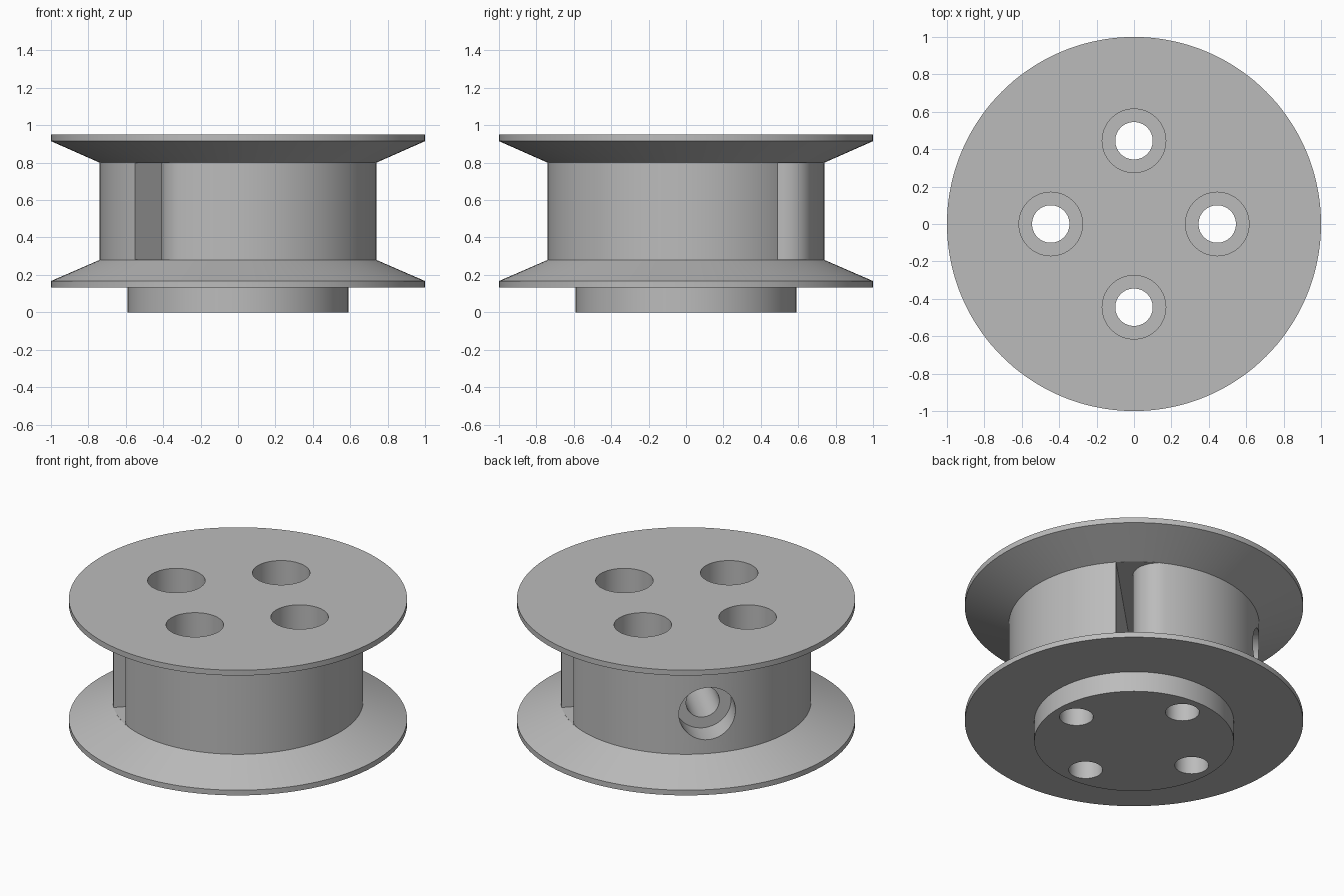
import bpy, bmesh, math
from mathutils import Matrix

cube = bpy.data.objects.get("Cube")
if cube:
    bpy.data.objects.remove(cube, do_unlink=True)

DRUM_R = 0.74
DRUM_BOTTOM, DRUM_TOP = 0.28, 0.80
TOP = 0.95
DIAGONAL = math.radians(45)

grey = bpy.data.materials.new("plain grey")
grey.use_nodes = True
grey.diffuse_color = (0.5, 0.5, 0.5, 1)
grey.node_tree.nodes["Principled BSDF"].inputs["Base Color"].default_value = (0.5, 0.5, 0.5, 1)


def finish(name, bm, matrix=Matrix()):
    """Turn a bmesh into a linked object."""
    bmesh.ops.recalc_face_normals(bm, faces=bm.faces)
    bm.transform(matrix)
    mesh = bpy.data.meshes.new(name)
    bm.to_mesh(mesh)
    bm.free()
    mesh.materials.append(grey)
    obj = bpy.data.objects.new(name, mesh)
    bpy.context.collection.objects.link(obj)
    return obj


def lathe(name, profile, segments, matrix=Matrix()):
    """Closed solid of revolution from (radius, height) points."""
    bm = bmesh.new()
    turns = [2 * math.pi * i / segments for i in range(segments)]
    rings = [[bm.verts.new((r * math.cos(a), r * math.sin(a), z)) for a in turns]
             for r, z in profile]
    for low, high in zip(rings, rings[1:]):
        for i in range(segments):
            j = (i + 1) % segments
            bm.faces.new((low[i], low[j], high[j], high[i]))
    bm.faces.new(rings[0])
    bm.faces.new(rings[-1])
    return finish(name, bm, matrix)


def stepped_bore(name, start, step, end, matrix):
    """Cutter for a narrow hole that widens at the step."""
    return lathe(name, [(0.1, start), (0.1, step), (0.17, step), (0.17, end)], 64, matrix)


def slot_cutter(half_width, fillet):
    """Slot across the drum, with one rounded mouth edge at each end."""
    vc = half_width + fillet
    uc = math.sqrt((DRUM_R - fillet) ** 2 - vc ** 2)
    end_angle = math.atan2(vc, uc)
    steps = 16
    half = [(0.9, -half_width), (0.9, 0.9 * math.tan(end_angle))]
    for i in range(steps + 1):
        a = end_angle + (-math.pi / 2 - end_angle) * i / steps
        half.append((uc + fillet * math.cos(a), vc + fillet * math.sin(a)))
    outline = half + [(-u, -v) for u, v in half]
    bm = bmesh.new()
    face = bm.faces.new([bm.verts.new((u, v, DRUM_BOTTOM + 0.001)) for u, v in outline])
    new = bmesh.ops.extrude_face_region(bm, geom=[face])["geom"]
    top = [g for g in new if isinstance(g, bmesh.types.BMVert)]
    bmesh.ops.translate(bm, verts=top, vec=(0, 0, DRUM_TOP - DRUM_BOTTOM - 0.002))
    return finish("slot_cutter", bm, Matrix.Rotation(DIAGONAL, 4, "Z"))


# Spool: base boss, lower flange, drum and upper flange
spool = lathe("spool", [(0.59, 0), (0.59, 0.133), (1, 0.133), (1, 0.167),
                        (DRUM_R, DRUM_BOTTOM), (DRUM_R, DRUM_TOP),
                        (1, 0.915), (1, TOP)], 144)

# Four counterbored mounting holes
cutters = []
for i in range(4):
    place = Matrix.Rotation(i * math.pi / 2, 4, "Z") @ Matrix.Translation((0.445, 0, 0))
    cutters.append(stepped_bore("mounting_hole_cutter", -0.1, 0.3, TOP + 0.1, place))

# Cord slot, and the counterbored cord hole at right angles to it
cutters.append(slot_cutter(0.042, 0.15))
radial = (Matrix.Translation((0, 0, (DRUM_BOTTOM + DRUM_TOP) / 2))
          @ Matrix.Rotation(3 * DIAGONAL, 4, "Z") @ Matrix.Rotation(math.pi / 2, 4, "Y"))
cutters.append(stepped_bore("cord_hole_cutter", 0, 0.57, 0.9, radial))

bpy.ops.object.select_all(action="DESELECT")
bpy.context.view_layer.objects.active = spool
spool.select_set(True)
for cutter in cutters:
    cutter.hide_render = True
    mod = spool.modifiers.new("cut", "BOOLEAN")
    mod.operation = "DIFFERENCE"
    mod.solver = "EXACT"
    mod.object = cutter
    bpy.ops.object.modifier_apply(modifier=mod.name)
    bpy.data.objects.remove(cutter, do_unlink=True)

bpy.ops.object.shade_smooth_by_angle(angle=math.radians(20))
